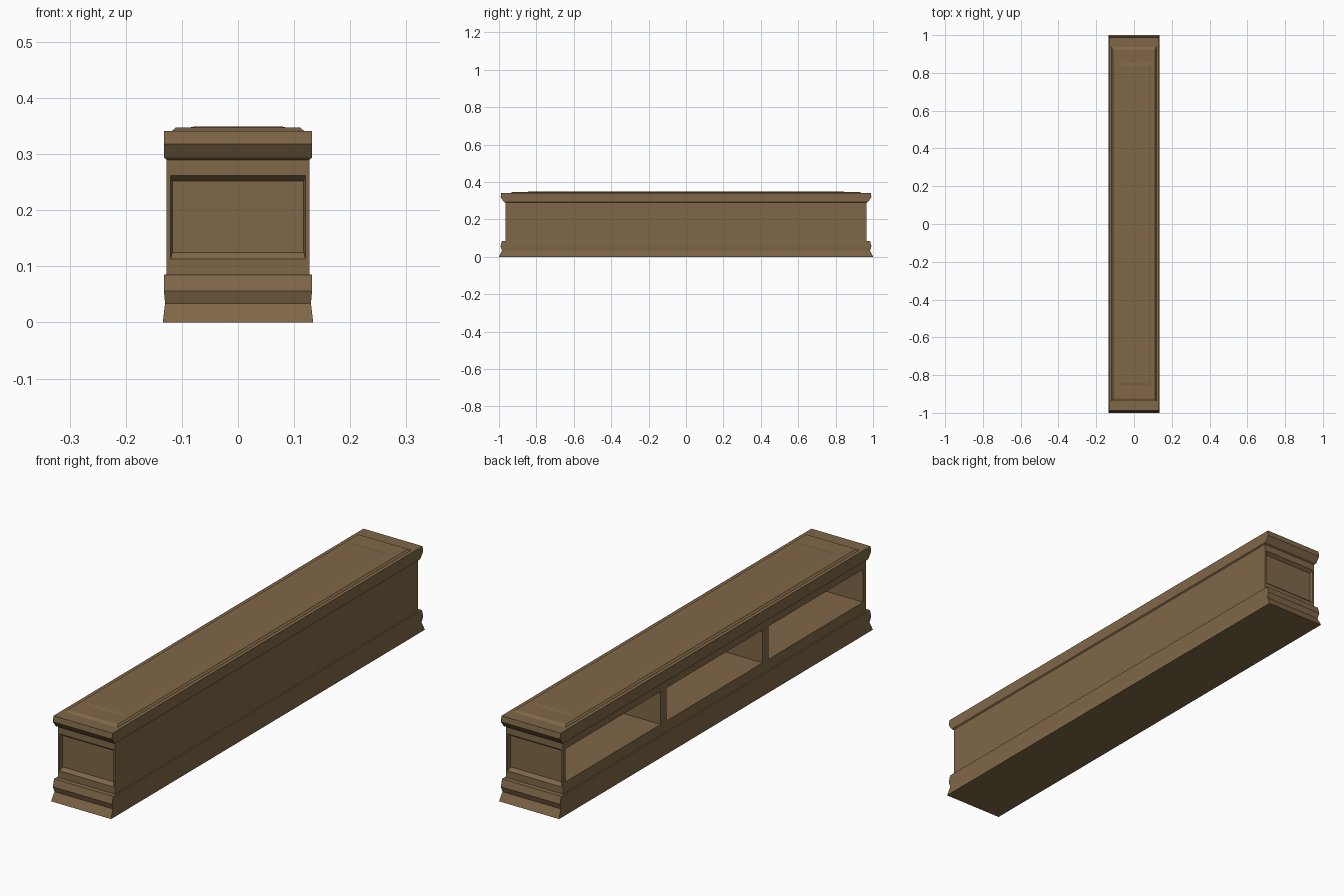
import bpy, bmesh

if "Cube" in bpy.data.objects:
    bpy.data.objects.remove(bpy.data.objects["Cube"])

wood = bpy.data.materials.new("brown_wood")
wood.diffuse_color = (0.216, 0.136, 0.064, 1)
wood.use_nodes = True
wood.node_tree.nodes["Principled BSDF"].inputs["Base Color"].default_value = wood.diffuse_color


def finish(name, bm):
    bmesh.ops.recalc_face_normals(bm, faces=bm.faces[:])
    me = bpy.data.meshes.new(name)
    bm.to_mesh(me)
    bm.free()
    me.materials.append(wood)
    ob = bpy.data.objects.new(name, me)
    bpy.context.collection.objects.link(ob)
    return ob


def loft(name, rings):
    """Stack of rectangles (half x, half y, z), joined and capped."""
    bm = bmesh.new()
    loops = [[bm.verts.new((sx * hx, sy * hy, z))
              for sx, sy in ((-1, -1), (1, -1), (1, 1), (-1, 1))]
             for hx, hy, z in rings]
    for a, b in zip(loops, loops[1:]):
        for i in range(4):
            j = (i + 1) % 4
            bm.faces.new((a[i], a[j], b[j], b[i]))
    bm.faces.new(loops[0])
    bm.faces.new(loops[-1])
    return finish(name, bm)


def box(name, x0, x1, y0, y1, z0, z1):
    bm = bmesh.new()
    bmesh.ops.create_cube(bm, size=1)
    for v in bm.verts:
        v.co = (x1 if v.co.x > 0 else x0,
                y1 if v.co.y > 0 else y0,
                z1 if v.co.z > 0 else z0)
    return finish(name, bm)


def end_panel(name, s):
    """End board with a recessed, bevelled panel on its outer face."""
    bm = bmesh.new()
    outer, inner = s * 0.965, s * 0.951
    rects = [(0.127, 0.08, 0.295, s * 0.948), (0.127, 0.08, 0.295, outer),
             (0.120, 0.113, 0.262, outer), (0.117, 0.125, 0.252, inner)]
    loops = [[bm.verts.new(c) for c in ((-h, y, a), (h, y, a), (h, y, b), (-h, y, b))]
             for h, a, b, y in rects]
    for a, b in zip(loops, loops[1:]):
        for i in range(4):
            j = (i + 1) % 4
            bm.faces.new((a[i], a[j], b[j], b[i]))
    bm.faces.new(loops[0])
    bm.faces.new(loops[-1])
    return finish(name, bm)


# Base moulding: flared foot, waist and upper band
loft("base_moulding", [(0.134, 1.0, 0), (0.130, 0.984, 0.034), (0.132, 0.992, 0.056),
                       (0.132, 0.984, 0.085), (0.126, 0.964, 0.0855)])

# Crown moulding with stepped top and raised centre panel
loft("crown_top", [(0.127, 0.966, 0.290), (0.132, 0.974, 0.294), (0.132, 0.991, 0.318),
                   (0.132, 0.988, 0.341), (0.118, 0.938, 0.341), (0.111, 0.925, 0.3475),
                   (0.088, 0.855, 0.3465), (0.080, 0.838, 0.349)])

# Hollow body: floor, top rail, back, ends; shelves open towards -x
box("shelf_floor", -0.127, 0.127, -0.95, 0.95, 0.084, 0.129)
box("top_rail", -0.127, 0.127, -0.95, 0.95, 0.262, 0.292)
box("back_board", 0.117, 0.127, -0.95, 0.95, 0.084, 0.292)
for s, tag in ((-1, "front"), (1, "rear")):
    end_panel(tag + "_end_panel", s)
    box(tag + "_divider", -0.127, 0.12, s * 0.325 - 0.018, s * 0.325 + 0.018, 0.125, 0.265)
